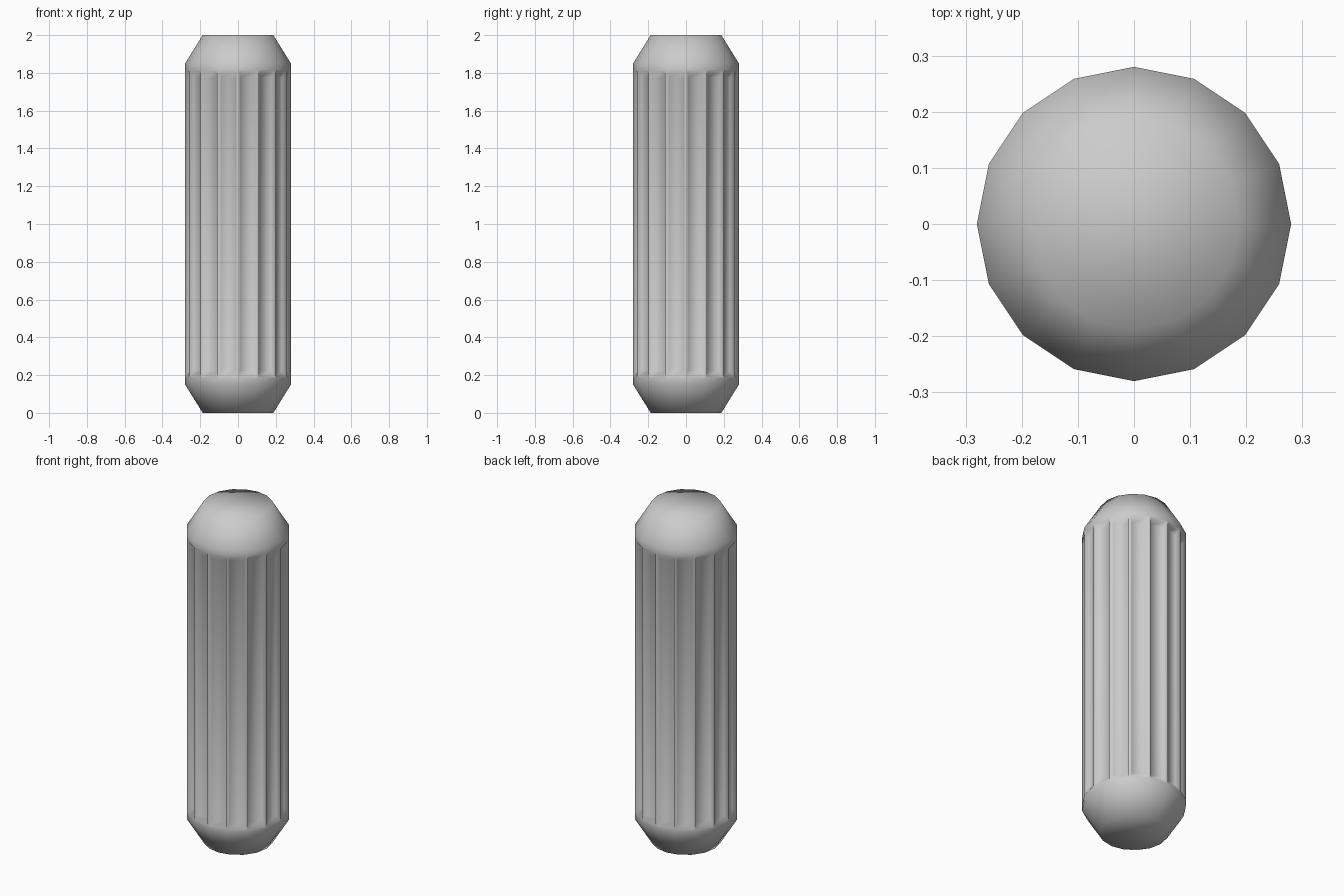
import bpy, bmesh, math
from mathutils import Vector

if "Cube" in bpy.data.objects:
    bpy.data.objects.remove(bpy.data.objects["Cube"])

SIDES, R, R_END, H = 16, 0.28, 0.187, 2.0
bm = bmesh.new()

# Chamfered 16-sided pin body, lofted ring by ring
profile = [(R_END, 0), (R, 0.15), (R, 0.185), (R, H - 0.185), (R, H - 0.15), (R_END, H)]
rings = []
for r, z in profile:
    rings.append([bm.verts.new((r * math.cos(2 * math.pi * i / SIDES),
                                r * math.sin(2 * math.pi * i / SIDES), z))
                  for i in range(SIDES)])
flutes = []
for k, (a, b) in enumerate(zip(rings, rings[1:])):
    for i in range(SIDES):
        j = (i + 1) % SIDES
        f = bm.faces.new((a[i], a[j], b[j], b[i]))
        if k == 2:
            flutes.append(f)
bm.faces.new(rings[0][::-1])
bm.faces.new(rings[-1])
bm.normal_update()

# Shallow flutes: narrow rims stay between them, then each floor is sunk
bmesh.ops.inset_individual(bm, faces=flutes, thickness=0.008, depth=0)
bmesh.ops.inset_individual(bm, faces=flutes, thickness=0.012, depth=-0.02)
for f in flutes:
    for v in f.verts:
        v.co.z += 0.025 if v.co.z < H / 2 else -0.025

for f in bm.faces:
    f.smooth = True
mesh = bpy.data.meshes.new("fluted_pin")
bm.to_mesh(mesh)
bm.free()
pin = bpy.data.objects.new("fluted_pin", mesh)
bpy.context.collection.objects.link(pin)
